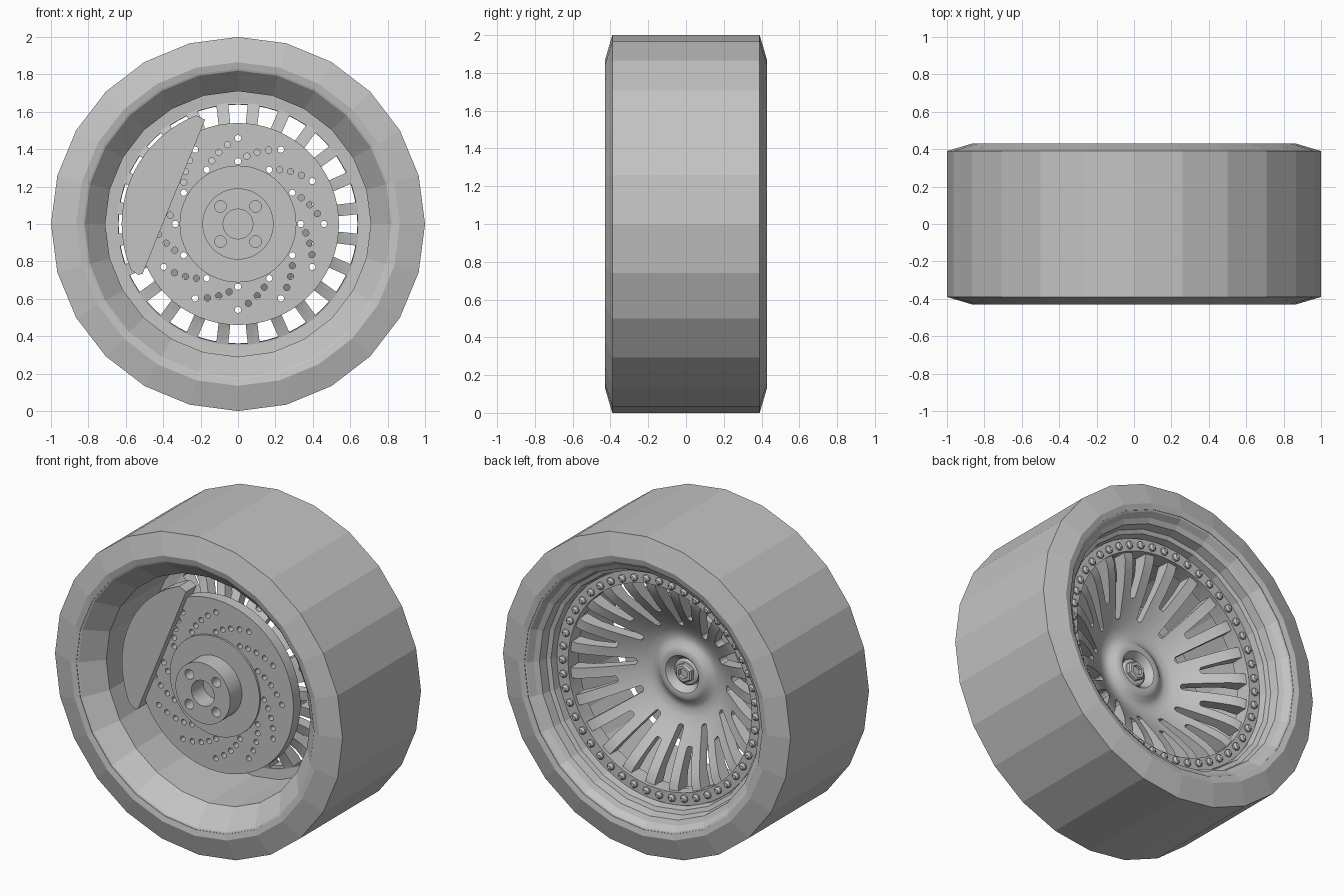
import bpy, bmesh
from math import sin, cos, pi, radians
from mathutils import Matrix, Vector

if "Cube" in bpy.data.objects:
    bpy.data.objects.remove(bpy.data.objects["Cube"])

grey = bpy.data.materials.new("grey_metal")
grey.use_nodes = True
grey.diffuse_color = (0.55, 0.55, 0.55, 1)
grey.node_tree.nodes["Principled BSDF"].inputs["Base Color"].default_value = (0.55, 0.55, 0.55, 1)

AXLE = Vector((0, 0, 1))


def polar(r, angle, y):
    """Point around the axle; angle runs clockwise from the top, seen from the front."""
    return AXLE + Vector((r * sin(angle), y, r * cos(angle)))


def finish(name, bm, smooth=None):
    bmesh.ops.remove_doubles(bm, verts=bm.verts, dist=1e-5)
    bmesh.ops.recalc_face_normals(bm, faces=bm.faces)
    mesh = bpy.data.meshes.new(name)
    bm.to_mesh(mesh)
    bm.free()
    mesh.materials.append(grey)
    ob = bpy.data.objects.new(name, mesh)
    bpy.context.collection.objects.link(ob)
    if smooth:
        smooth_shade(ob, smooth)
    return ob


def activate(ob):
    bpy.ops.object.select_all(action='DESELECT')
    ob.select_set(True)
    bpy.context.view_layer.objects.active = ob


def smooth_shade(ob, degrees):
    activate(ob)
    bpy.ops.object.shade_smooth_by_angle(angle=radians(degrees))


def lathe(name, profile, sides, smooth=None):
    """Spin a closed (radius, y) profile around the axle."""
    bm = bmesh.new()
    rings = [[bm.verts.new(polar(r, 2 * pi * i / sides, y)) for r, y in profile]
             for i in range(sides)]
    for a, b in zip(rings, rings[1:] + rings[:1]):
        for j in range(len(profile)):
            k = (j + 1) % len(profile)
            if profile[j][0] > 0 or profile[k][0] > 0:
                bm.faces.new((a[j], a[k], b[k], b[j]))
    bmesh.ops.dissolve_degenerate(bm, edges=bm.edges, dist=1e-6)
    return finish(name, bm, smooth)


def prism(bm, outline, front, back):
    """Extrude an outline of (radius, angle) points from front to back."""
    a = [bm.verts.new(polar(r, t, front)) for r, t in outline]
    b = [bm.verts.new(polar(r, t, back)) for r, t in outline]
    bm.faces.new(a)
    bm.faces.new(b[::-1])
    for i in range(len(a)):
        j = (i + 1) % len(a)
        bm.faces.new((a[i], b[i], b[j], a[j]))


def peg(bm, r, angle, radius, front, back, sides=12, tip=None):
    """Cylinder parallel to the axle, optionally narrowed at its back end."""
    turn = (Matrix.Translation(polar(r, angle, (front + back) / 2))
            @ Matrix.Rotation(-pi / 2, 4, 'X'))
    bmesh.ops.create_cone(bm, cap_ends=True, segments=sides, radius1=radius,
                          radius2=tip or radius, depth=back - front, matrix=turn)


def carve(ob, bm, smooth=35):
    cutter = finish("cutter", bm)
    cutter.hide_render = True
    mod = ob.modifiers.new("carve", 'BOOLEAN')
    mod.operation, mod.solver, mod.object = 'DIFFERENCE', 'EXACT', cutter
    activate(ob)
    bpy.ops.object.modifier_apply(modifier=mod.name)
    bpy.data.objects.remove(cutter)
    smooth_shade(ob, smooth)


# Faceted tyre, and a deep rim with a stepped back lip
lathe("tyre", [(1, -.39), (1, .39), (.865, .43), (.83, .422), (.83, -.422), (.865, -.43)], 24)
lathe("rim", [(.832, -.4), (.832, -.42), (.82, -.415), (.71, -.295), (.71, .15), (.645, .155),
              (.645, .24), (.722, .25), (.73, .3), (.755, .31), (.765, .365), (.795, .38),
              (.82, .415), (.832, .42), (.832, .4), (.76, .24), (.76, -.25)], 24)
lathe("bolt_ring", [(.638, .19), (.638, .26), (.715, .26), (.715, .19)], 96, 30)

# Domed bolts around the back ring
bm = bmesh.new()
for i in range(48):
    angle = 2 * pi * i / 48
    peg(bm, .672, angle, .023, .255, .272, 8)
    peg(bm, .672, angle, .023, .272, .284, 8, .012)
finish("ring_bolts", bm, 40)

# Dished spoke centre with alternating long and short round-ended slots
dish = lathe("spoke_dish", [
    (0, -.02), (.085, -.02), (.095, .015), (.115, .038), (.14, .042), (.165, .03), (.19, .008),
    (.225, .002), (.27, .018), (.33, .055), (.4, .105), (.47, .155), (.55, .205), (.6, .23),
    (.65, .24), (.65, .155), (.55, .13), (.45, .07), (.35, 0), (.25, -.06), (0, -.07)], 96)
bm = bmesh.new()
for i in range(24):
    start = .41 if i % 2 else .31
    right = []
    for k in range(13):
        t = (k / 12) ** 2
        r = start + (.642 - start) * t
        right.append((r, (.018 + .034 * t) * min(1, .3 + 4 * k / 12) / r))
    outline = right + [(r, -a) for r, a in reversed(right)]
    prism(bm, [(r, a + 2 * pi * i / 24) for r, a in outline], -.2, .35)
carve(dish, bm)

# Hexagonal centre nut with a socket
lathe("nut_washer", [(0, -.03), (.082, -.03), (.082, -.005), (.07, .003), (0, .003)], 32, 30)
nut = lathe("centre_nut", [(0, -.01), (.062, -.01), (.062, .022), (.052, .032), (0, .032)], 6)
bm = bmesh.new()
peg(bm, 0, 0, .033, .01, .1, 6)
carve(nut, bm, 20)

# Brake disc with twelve swept rows of drilled holes
disc = lathe("brake_disc", [(0, -.22), (.54, -.22), (.54, -.15), (0, -.15)], 64)
bm = bmesh.new()
for row in range(12):
    for k in range(5):
        peg(bm, .335 + .031 * k, radians(30 * row + 7.5 * k), .017, -.3, 0)
carve(disc, bm)
lathe("disc_hat", [(0, -.232), (.312, -.232), (.312, -.1), (0, -.1)], 64, 30)

# Hub with a centre bore and four stud holes
hub = lathe("hub", [(0, -.35), (.19, -.35), (.19, -.04), (0, -.04)], 48)
bm = bmesh.new()
peg(bm, 0, 0, .08, -.5, -.23, 24)
for i in range(4):
    peg(bm, .133, pi / 4 + i * pi / 2, .031, -.5, -.27, 16)
carve(hub, bm)

# Brake caliper, a circle segment over the right side of the disc
bm = bmesh.new()
arc = [(.585, radians(-17.5))]
arc += [(.622, radians(-21 - 92 * k / 20)) for k in range(21)]
arc += [(.6, radians(-117)), (.575, radians(-117.5))]
prism(bm, arc, -.265, -.16)
finish("brake_caliper", bm, 30)
